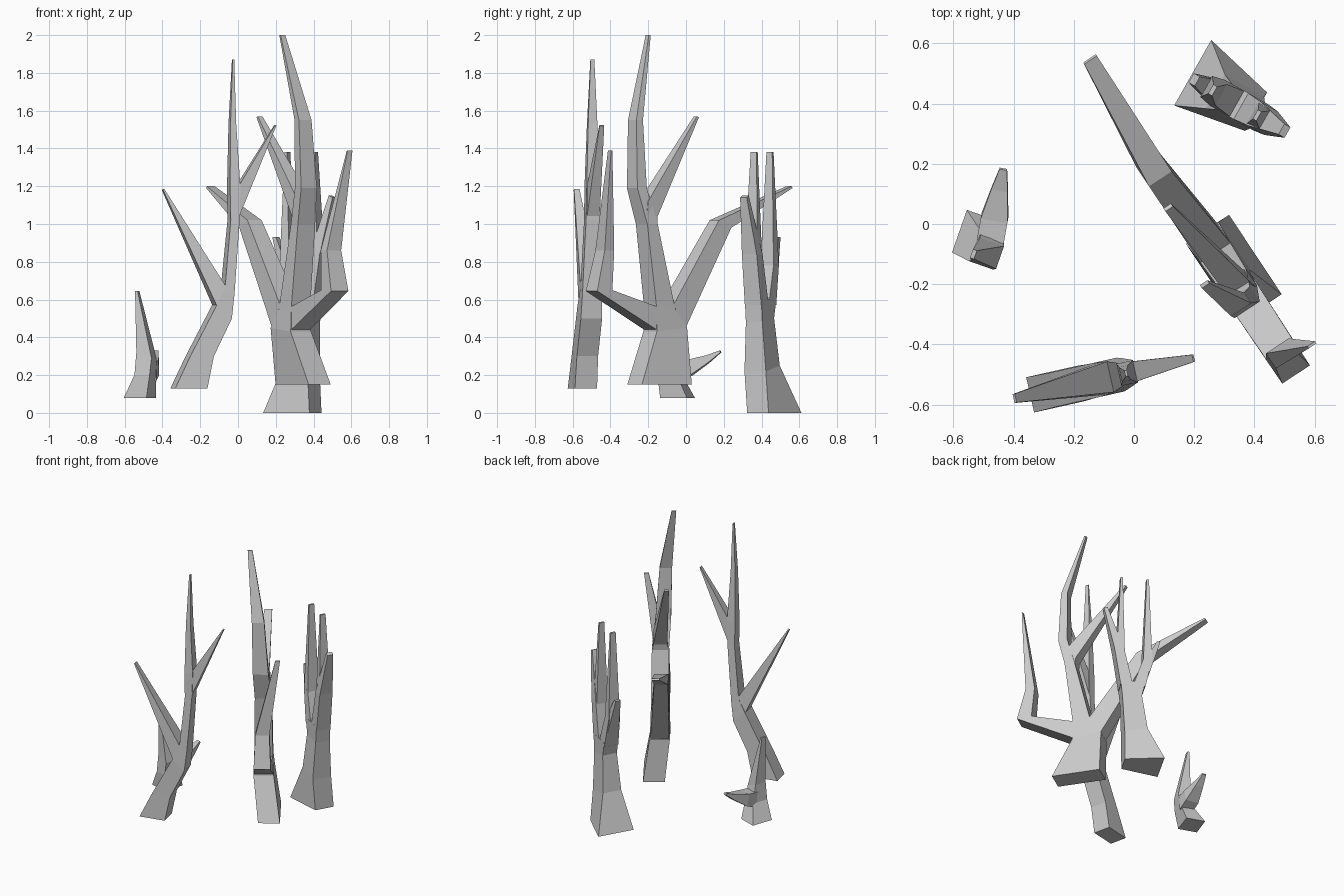
import bpy, bmesh
from mathutils import Vector


def tree(name, limbs):
    """Each limb: (plane, sections). plane = (origin at a=0, step per unit a, shift axis).
    section = (a1, z1, a2, z2, shift, thick1[, thick2]): two outline points plus thickness."""
    bm = bmesh.new()
    for (origin, step, shift_axis), sections in limbs:
        o, u, sh = (Vector((*v, 0)) for v in (origin, step, shift_axis))
        n = Vector((-u.y, u.x, 0)).normalized()
        rings = []
        for a1, z1, a2, z2, s, t1, *t2 in sections:
            t2 = t2[0] if t2 else t1
            p = o + u * a1 + sh * s + Vector((0, 0, z1))
            q = o + u * a2 + sh * s + Vector((0, 0, z2))
            rings.append([bm.verts.new(v) for v in
                          (p - n * t1 / 2, q - n * t2 / 2, q + n * t2 / 2, p + n * t1 / 2)])
        for r0, r1 in zip(rings, rings[1:]):
            for i in range(4):
                j = (i + 1) % 4
                bm.faces.new((r0[i], r0[j], r1[j], r1[i]))
        bm.faces.new(rings[0][::-1])
        bm.faces.new(rings[-1])
    bmesh.ops.recalc_face_normals(bm, faces=bm.faces)
    me = bpy.data.meshes.new(name)
    bm.to_mesh(me)
    bm.free()
    bpy.context.collection.objects.link(bpy.data.objects.new(name, me))


X, Y = (1, 0), (0, 1)

# tall centre tree (outline measured along y)
P = ((0.207, 0), (-0.663, 1), X)
tree("tall_tree", [
    (P, [(-.272, .15, -.008, .15, .045, .14), (-.19, .43, -.03, .45, 0, .13),
         (-.19, .57, -.09, .55, 0, .12), (-.235, 1.0, -.18, 1.0, 0, .11),
         (-.285, 1.19, -.235, 1.19, -.02, .10), (-.285, 1.55, -.25, 1.55, -.04, .08),
         (-.205, 2.0, -.195, 2.0, -.105, .03)]),
    (P, [(-.18, .435, -.18, .56, 0, .12), (-.5, .645, -.42, .65, 0, .11),
         (-.455, .86, -.405, .86, 0, .09), (-.405, 1.39, -.398, 1.39, .118, .03)]),
    (P, [(-.10, .57, -.035, .45, 0, .12), (.15, 1.02, .215, .98, -.02, .09),
         (.545, 1.2, .55, 1.19, .01, .05)]),
    (P, [(-.235, 1.05, -.18, 1.0, 0, .10), (-.225, 1.12, -.175, 1.04, 0, .09),
         (.05, 1.57, .06, 1.565, -.057, .03)]),
])

# front left tree (outline measured along x)
P = ((0, -0.49), (1, 0.225), Y)
tree("front_tree", [
    (P, [(-.345, .13, -.175, .13, 0, .12), (-.265, .3, -.14, .3, 0, .115),
         (-.125, .57, -.045, .5, 0, .115), (-.08, .66, -.03, .63, 0, .105),
         (-.047, 1.02, 0, 1.02, 0, .08), (-.05, 1.19, .005, 1.19, 0, .075),
         (-.045, 1.53, -.015, 1.53, 0, .05), (-.03, 1.87, -.022, 1.87, 0, .02)]),
    (P, [(-.12, .56, -.075, .67, 0, .105), (-.4, 1.18, -.393, 1.185, 0, .03)]),
    (P, [(-.01, 1.19, -.005, 1.03, 0, .07), (.195, 1.525, .2, 1.52, 0, .025)]),
])

# back right tree (outline measured along x)
P = ((0, 0.593), (1, -0.567), Y)
tree("back_tree", [
    (P, [(.195, 0, .41, 0, .02, .25, .13), (.27, .25, .40, .22, 0, .13),
         (.3, .5, .41, .48, 0, .10), (.28, .6, .42, .6, 0, .10)]),
    (P, [(.35, .57, .42, .57, 0, .10), (.40, .84, .455, .84, 0, .09),
         (.49, 1.15, .51, 1.14, 0, .04)]),
    (P, [(.395, .8, .44, .82, 0, .08), (.403, 1.38, .415, 1.38, 0, .035)]),
    (P, [(.28, .57, .35, .57, 0, .10), (.24, .78, .29, .78, 0, .08),
         (.255, 1.38, .268, 1.38, 0, .035)]),
    (P, [(.255, .68, .27, .79, 0, .08), (.19, .93, .21, .93, 0, .035)]),
])

# small left stump with one side spike pointing back
P = ((-0.0, -0.227), (1, -0.35), Y)
Q = ((-0.467, 0), (0.18, 1), X)
tree("stump", [
    (P, [(-.58, .08, -.46, .08, 0, .15), (-.53, .2, -.45, .2, -.03, .11),
         (-.525, .32, -.445, .29, -.04, .08), (-.54, .645, -.527, .645, -.06, .03)]),
    (Q, [(-.06, .27, -.05, .17, 0, .09), (.01, .28, .03, .2, 0, .09),
         (.11, .305, .12, .265, 0, .055), (.18, .33, .185, .32, 0, .025)]),
])
